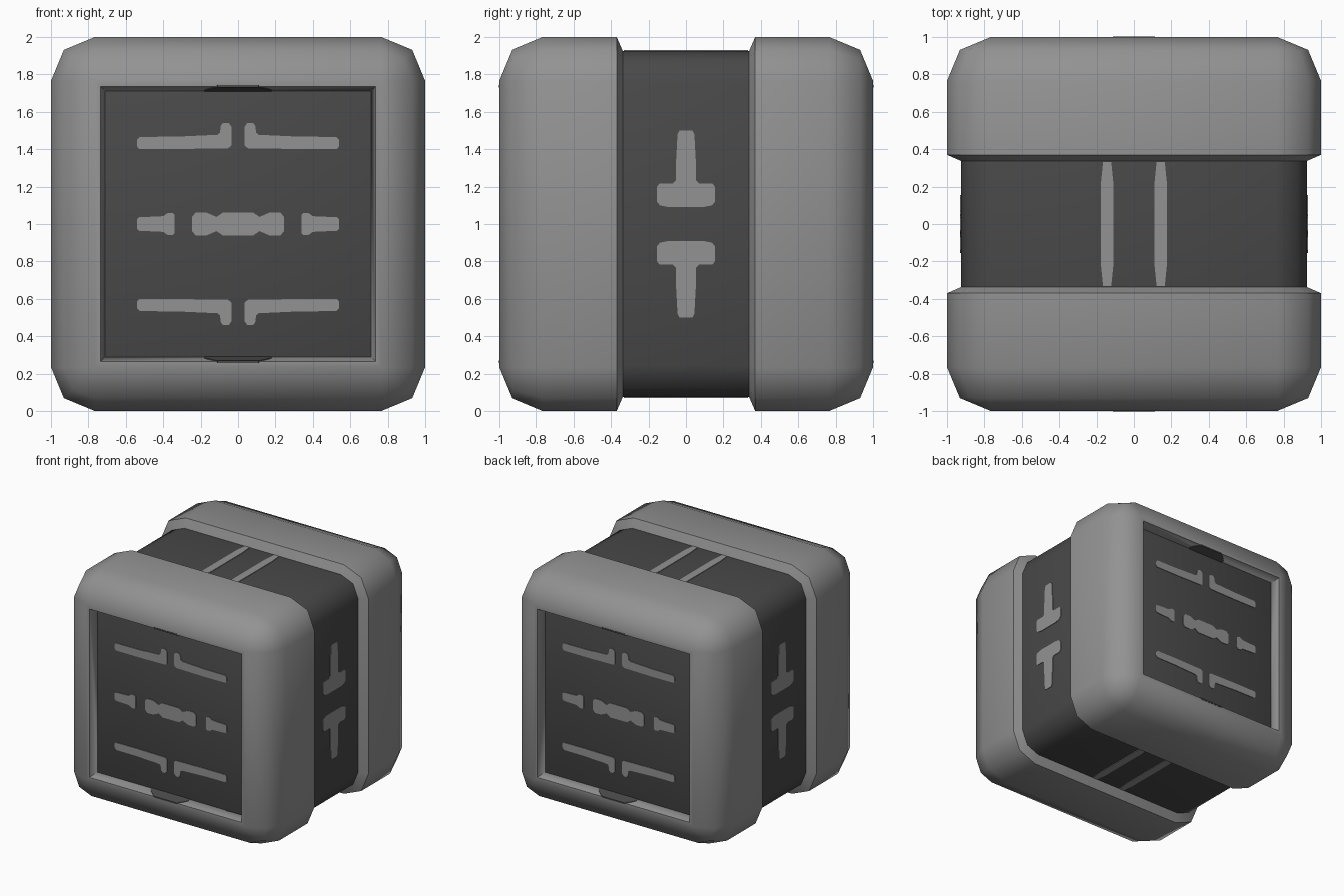
import bpy, bmesh, math

if "Cube" in bpy.data.objects:
    bpy.data.objects.remove(bpy.data.objects["Cube"])


def material(name, value):
    m = bpy.data.materials.new(name)
    m.diffuse_color = (value, value, value, 1)
    m.use_nodes = True
    m.node_tree.nodes["Principled BSDF"].inputs["Base Color"].default_value = m.diffuse_color
    return m


LIGHT = material("light grey", 0.29)
DARK = material("charcoal", 0.066)
CORE = 0.925          # half size of the inner block


def finish(name, bm, mat, smooth=True):
    bmesh.ops.recalc_face_normals(bm, faces=bm.faces)
    mesh = bpy.data.meshes.new(name)
    bm.to_mesh(mesh)
    bm.free()
    mesh.materials.append(mat)
    if smooth:
        mesh.shade_smooth()
        mesh.set_sharp_from_angle(angle=math.radians(50))
    ob = bpy.data.objects.new(name, mesh)
    ob.location.z = 1
    bpy.context.collection.objects.link(ob)
    return ob


def rounded_square(half, radius):
    """Twelve points: a square whose corners are two-segment arcs."""
    pts = []
    c = half - radius
    for k, (sx, sz) in enumerate(((1, 1), (-1, 1), (-1, -1), (1, -1))):
        for step in range(3):
            a = math.radians(90 * k + 45 * step)
            pts.append((sx * c + radius * math.cos(a), sz * c + radius * math.sin(a)))
    return pts


def shell(name, side):
    """Rounded end cover with a square recess; side is -1 front, 1 back."""
    # (distance from centre, half size, corner radius), as a closed loop
    profile = [(0.335, 0.92, 0.165), (0.37, 1.0, 0.235), (0.765, 1.0, 0.235),
               (0.931, 0.931, 0.166), (1.0, 0.765, 0), (1.0, 0.735, 0),
               (0.92, 0.71, 0)]
    bm = bmesh.new()
    rings = [[bm.verts.new((x, side * d, z)) for x, z in rounded_square(h, r)]
             for d, h, r in profile]
    for i, a in enumerate(rings):
        b = rings[(i + 1) % len(rings)]
        for j in range(12):
            k = (j + 1) % 12
            bm.faces.new((a[j], a[k], b[k], b[j]))
    bmesh.ops.remove_doubles(bm, verts=bm.verts, dist=0.0005)
    return finish(name, bm, LIGHT)


def plates(name, outlines, place):
    """Thin raised plates; place(u, v, d) puts outline points on a surface."""
    bm = bmesh.new()
    for pts in outlines:
        low = [bm.verts.new(place(u, v, CORE - 0.003)) for u, v in pts]
        high = [bm.verts.new(place(u, v, CORE + 0.005)) for u, v in pts]
        bm.faces.new(low)
        bm.faces.new(high)
        for i in range(len(pts)):
            j = (i + 1) % len(pts)
            bm.faces.new((low[i], low[j], high[j], high[i]))
    return finish(name, bm, LIGHT, smooth=False)


def flip(pts, su, sv):
    return [(u * su, v * sv) for u, v in pts]


def quad_mirror(half):
    """Complete an outline from its upper right quarter."""
    top = half + [(-u, v) for u, v in reversed(half)]
    return top + [(u, -v) for u, v in reversed(top)]


# Inner block
bm = bmesh.new()
bmesh.ops.create_cube(bm, size=2 * CORE)
bmesh.ops.bevel(bm, geom=bm.edges[:], offset=0.17, segments=2, profile=0.5,
                affect='EDGES')
finish("inner_block", bm, DARK)

# Outlines of the surface markings
arm = [(0.053, 0.405), (0.32, 0.401), (0.53, 0.402), (0.54, 0.415), (0.54, 0.45),
       (0.525, 0.466), (0.33, 0.467), (0.11, 0.477), (0.097, 0.488), (0.092, 0.525),
       (0.08, 0.541), (0.05, 0.541), (0.035, 0.52), (0.035, 0.42)]
arm = [(u, v) for u, v in arm]
centre = quad_mirror([(0.245, 0.04), (0.225, 0.062), (0.17, 0.062),
                      (0.115, 0.038), (0.08, 0.062)])
dash = [(0.34, 0.05), (0.35, 0.059), (0.375, 0.059), (0.40, 0.042), (0.53, 0.036),
        (0.54, 0.025)]
dash = dash + [(u, -v) for u, v in reversed(dash)]
tee = [(0.035, 0.50), (0.045, 0.48), (0.053, 0.33), (0.053, 0.235), (0.07, 0.217),
       (0.14, 0.217), (0.155, 0.20), (0.155, 0.12), (0.14, 0.10), (0.09, 0.09)]
tee = tee + [(-u, v) for u, v in reversed(tee)]
strip = [(u + 0.143, v) for u, v in quad_mirror([(0.033, 0.22), (0.022, 0.332)])]

signs = [(1, 1), (-1, 1), (1, -1), (-1, -1)]
face_marks = [flip(arm, a, b) for a, b in signs] + [centre, dash, flip(dash, -1, 1)]
side_marks = [tee, flip(tee, 1, -1)]
strips = [strip, flip(strip, -1, 1)]

for s, end, side, cap in ((-1, "front", "left", "bottom"), (1, "back", "right", "top")):
    shell(end + "_shell", s)
    plates(end + "_panel_marks", face_marks, lambda u, v, d: (u, s * d, v))
    plates(side + "_band_marks", side_marks, lambda u, v, d: (s * d, u, v))
    plates(cap + "_band_strips", strips, lambda u, v, d: (u, v, s * d))
    # Dark tapered tabs in the upper and lower recess walls
    for t, level in ((1, "upper"), (-1, "lower")):
        bm = bmesh.new()
        for sx in (-1, 1):
            for x, y, z in ((0.18, 0.915, 0.704), (0.18, 0.915, 0.735),
                            (0.18, 0.95, 0.715), (0.11, 1.002, 0.731),
                            (0.11, 1.002, 0.744), (0.11, 0.93, 0.744)):
                bm.verts.new((sx * x, s * y, t * z))
        bmesh.ops.convex_hull(bm, input=bm.verts)
        finish(f"{end}_{level}_tab", bm, DARK, smooth=False)
